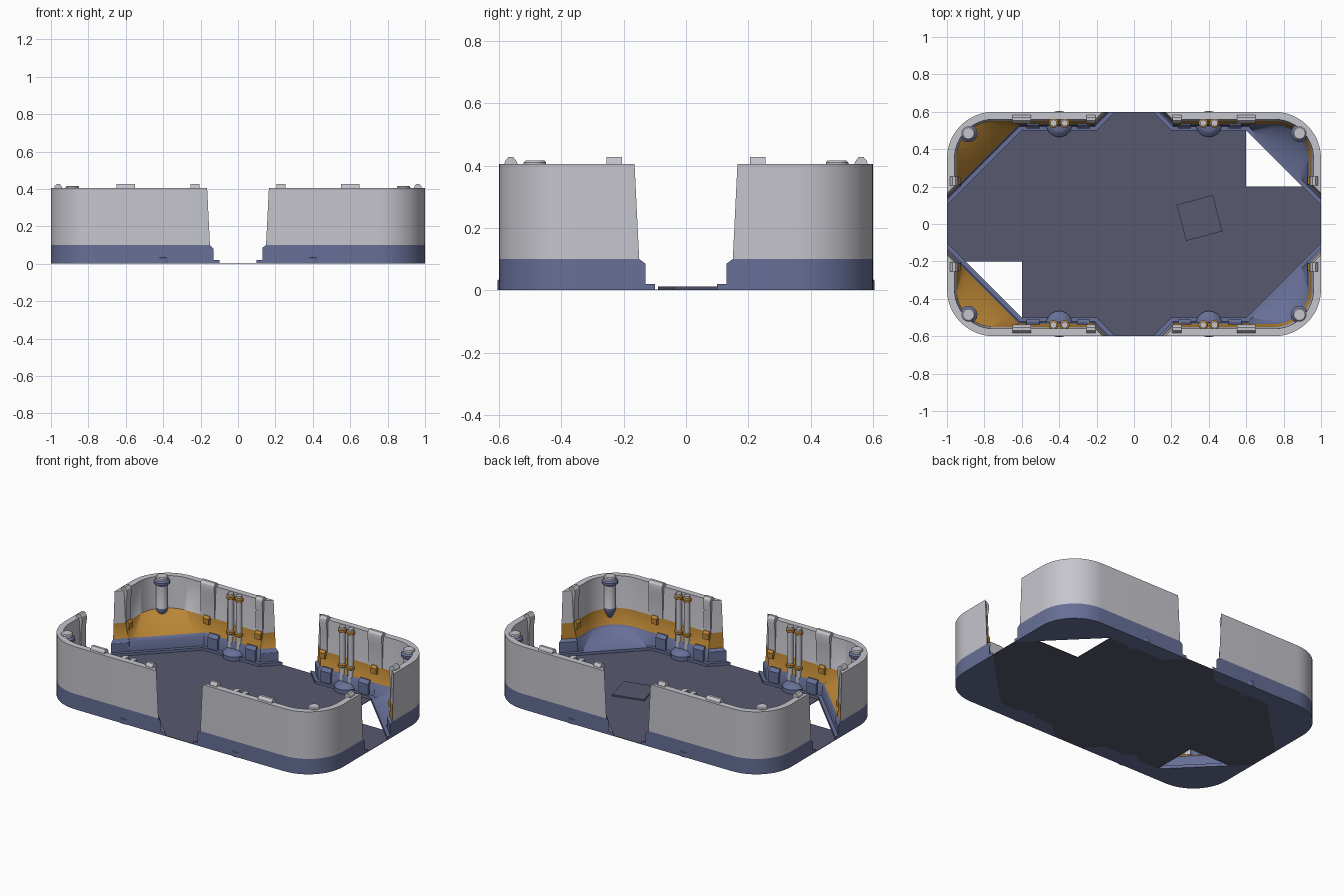
import bpy, bmesh, math
from mathutils import Matrix, Vector

if "Cube" in bpy.data.objects:
    bpy.data.objects.remove(bpy.data.objects["Cube"])


def material(name, rgb):
    m = bpy.data.materials.new(name)
    m.diffuse_color = (*rgb, 1)
    m.use_nodes = True
    m.node_tree.nodes["Principled BSDF"].inputs["Base Color"].default_value = m.diffuse_color
    return m


LIGHT = material("light grey", (0.56, 0.56, 0.61))
BLUE = material("slate blue", (0.135, 0.16, 0.31))
FLOOR = material("dark slate", (0.095, 0.10, 0.16))
ORANGE = material("orange", (0.50, 0.24, 0.035))


def finish(name, bm, mats, angle=35):
    bmesh.ops.recalc_face_normals(bm, faces=bm.faces)
    me = bpy.data.meshes.new(name)
    bm.to_mesh(me)
    bm.free()
    for m in mats:
        me.materials.append(m)
    ob = bpy.data.objects.new(name, me)
    bpy.context.collection.objects.link(ob)
    bpy.ops.object.select_all(action='DESELECT')
    bpy.context.view_layer.objects.active = ob
    ob.select_set(True)
    bpy.ops.object.shade_smooth_by_angle(angle=math.radians(angle))
    return ob


def loft(bm, rings, pick):
    """Skin closed rings of points; pick(row, column) gives the material index."""
    rows = [[bm.verts.new(p) for p in r] for r in rings]
    n = len(rows[0])
    for k in range(len(rows) - 1):
        for i in range(n):
            j = (i + 1) % n
            f = bm.faces.new((rows[k][i], rows[k][j], rows[k + 1][j], rows[k + 1][i]))
            f.material_index = pick(k, i)
    bm.faces.new(rows[0]).material_index = pick(0, 0)
    bm.faces.new(rows[-1]).material_index = pick(len(rows) - 2, 0)


def prism(name, pts, z0, z1, mat):
    bm = bmesh.new()
    loft(bm, [[(x, y, z) for x, y in pts] for z in (z0, z1)], lambda k, i: 0)
    return finish(name, bm, [mat])


def turned(name, x, y, steps, mats, sides=16):
    """Round part from (radius, z, material index) steps."""
    bm = bmesh.new()
    ang = [math.tau * i / sides for i in range(sides)]
    rings = [[(x + r * math.cos(a), y + r * math.sin(a), z) for a in ang] for r, z, _ in steps]
    loft(bm, rings, lambda k, i: steps[k][2])
    return finish(name, bm, mats)


# floor: octagon with two missing triangular tiles
outline = []
for sx, sy in ((1, 1), (-1, 1), (-1, -1), (1, -1)):
    q = [(1, .1), (.9, .2)] + ([(.6, .2)] if sx == sy else []) + [(.6, .5), (.2, .5), (.1, .6)]
    q = [(sx * x, sy * y) for x, y in q]
    outline += q if sx == sy else q[::-1]
prism("floor", outline, 0, 0.003, FLOOR)

# loose square tile
s = 0.1 * math.sqrt(2)
prism("floor_tile", [(.35 + s * math.cos(math.radians(60 + 90 * i)),
                      .032 + s * math.sin(math.radians(60 + 90 * i))) for i in range(4)],
      0.003, 0.012, FLOOR)

# corner wall sections
N = 12


def arc(r):
    return [(.75 + r * math.sin(math.pi / 2 * i / N), .35 + r * math.cos(math.pi / 2 * i / N))
            for i in range(N + 1)]


def ring(z, e, t, diagonal):
    a, b = .6 + (.1 - t) * .41, .2 + (.1 - t) * .41
    outer = [(e, .6)] + arc(.25) + [(1, e)]
    if diagonal:
        m = N + 2
        mid = [(a + (1 - t - a) * i / m, .6 - t + (b - .6 + t) * i / m) for i in range(m + 1)]
    else:
        mid = [(a, .6 - t)] + arc(.25 - t) + [(1 - t, b)]
    inner = [(e + t, .6 - t)] + mid + [(1 - t, e + t)]
    return [(x, y, z) for x, y in outer + inner[::-1]]


def wall_section(sx, sy):
    rings = [ring(0, .1, .1, True), ring(.02, .1, .1, True), ring(.0201, .13, .078, True),
             ring(.08, .13, .075, sx < 0) if sx < 0 else ring(.085, .13, .075, False),
             ring(.1, .15, .065, sx < 0), ring(.2, .155, .05, False), ring(.405, .165, .04, False)]
    rings = [[(sx * x, sy * y, z) for x, y, z in r] for r in rings]
    last_outer = N + 1
    bm = bmesh.new()

    def pick(k, i):
        if k < 4:
            return 1
        return 2 if k == 4 and i > last_outer else 0
    loft(bm, rings, pick)
    finish("corner_wall", bm, [LIGHT, BLUE, ORANGE])


def strip(name, pos, width, profile, mat, sx, sy, on_side):
    """Extrude an (inset, z) profile along a wall, centred at pos."""
    bm = bmesh.new()
    rings = []
    for u in (pos - width / 2, pos + width / 2):
        rings.append([(sx * (1 - t), sy * u, z) if on_side else (sx * u, sy * (.6 - t), z)
                      for t, z in profile])
    loft(bm, rings, lambda k, i: 0)
    finish(name, bm, [mat], 20)


CLIP = [(.016, .40), (.020, .415), (.030, .427), (.046, .427), (.058, .412),
        (.062, .39), (.054, .34), (.056, .2), (.03, .2)]
CLIP_FOOT = [(.03, .21), (.06, .21), (.072, .195), (.072, .16), (.03, .15)]
SKIRT = [(.03, .11), (.072, .11), (.09, .09), (.09, .02), (.03, .02)]

for sx in (1, -1):
    for sy in (1, -1):
        wall_section(sx, sy)
        # rim clips with ribs running down the inside
        for pos, width, side in ((.6, .1, False), (.23, .05, False), (.23, .05, True)):
            strip("rim_clip", pos, width, CLIP, LIGHT, sx, sy, side)
            strip("clip_foot", pos, .04, CLIP_FOOT, ORANGE, sx, sy, side)
        # skirting blocks either side of the pipes
        for pos in (.27, .54):
            strip("skirting_block", pos, .07, SKIRT, BLUE, sx, sy, False)
        # pipe pair on a round base
        turned("pipe_base", sx * .4, sy * .535,
               [(.07, .0, 0), (.07, .03, 0), (.05, .05, 0), (.04, .055, 0)], [BLUE], 20)
        for dx in (-.03, .03):
            r, c = .018, .026
            turned("pipe", sx * .4 + dx, sy * .54,
                   [(r, .04, 0), (r, .14, 1), (c, .145, 1), (c, .16, 1), (r, .165, 0),
                    (r, .365, 1), (c, .37, 1), (c, .385, 1), (r, .39, 0), (r, .403, 0)],
                   [LIGHT, ORANGE], 12)
        # hanging corner post
        turned("corner_post", sx * .885, sy * .485,
               [(.012, .15, 1), (.032, .19, 1), (.036, .215, 0), (.034, .22, 0), (.034, .36, 1),
                (.048, .37, 1), (.048, .385, 1), (.036, .395, 0), (.036, .41, 0), (.03, .416, 0)],
               [LIGHT, BLUE])
